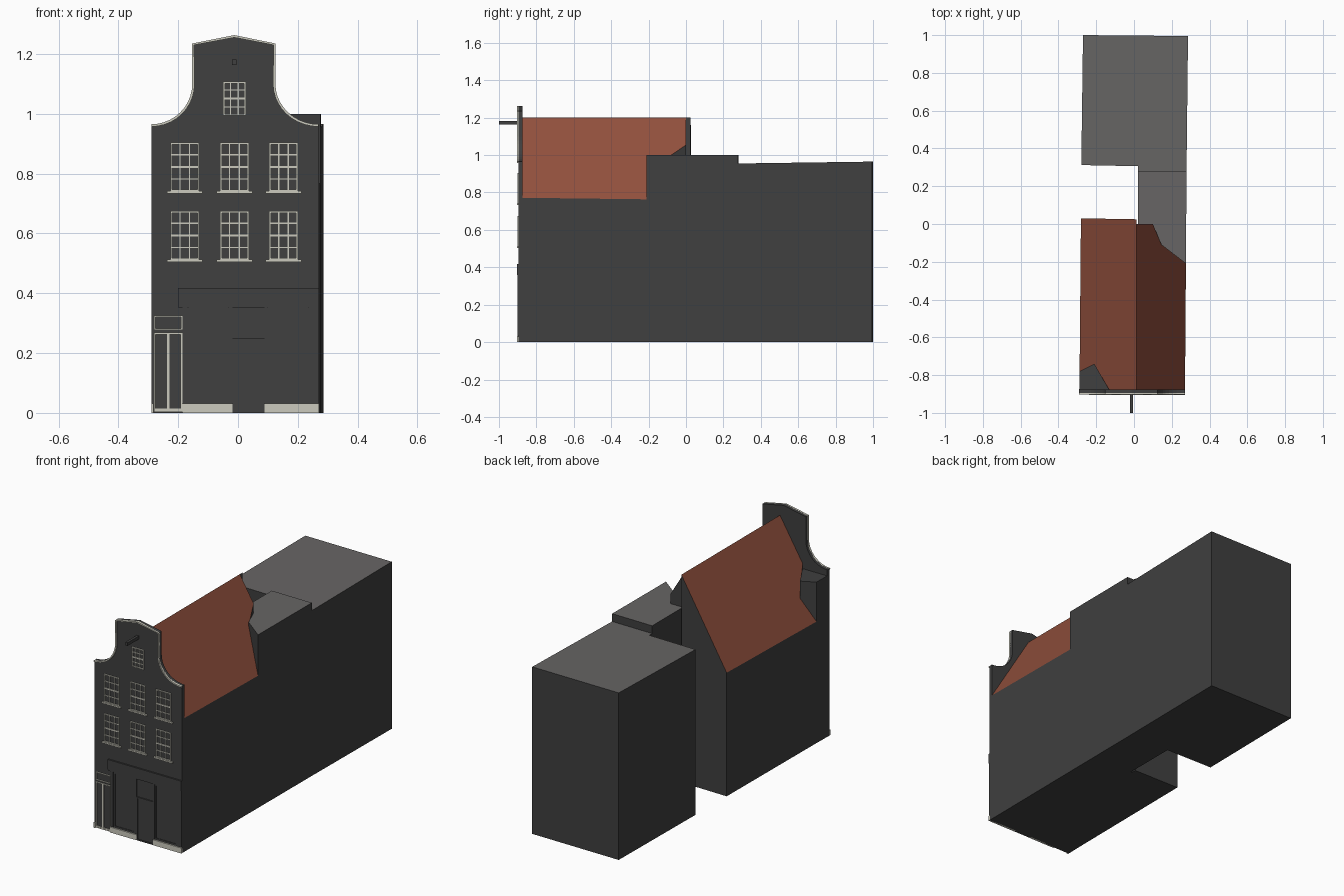
import bpy, bmesh, math
from mathutils import Vector

cube = bpy.data.objects.get("Cube")
if cube:
    bpy.data.objects.remove(cube, do_unlink=True)


def material(name, rgb):
    m = bpy.data.materials.new(name)
    m.use_nodes = True
    m.diffuse_color = (*rgb, 1)
    m.node_tree.nodes["Principled BSDF"].inputs["Base Color"].default_value = (*rgb, 1)
    return m


WALL = material("dark wall", (0.05, 0.05, 0.05))
TILE = material("red roof tile", (0.28, 0.078, 0.045))
FLAT = material("grey flat roof", (0.135, 0.13, 0.128))
CREAM = material("cream paint", (0.6, 0.59, 0.51))
FRONT = -0.895


def finish(name, bm, *mats):
    bmesh.ops.recalc_face_normals(bm, faces=bm.faces)
    mesh = bpy.data.meshes.new(name)
    bm.to_mesh(mesh)
    bm.free()
    for m in mats:
        mesh.materials.append(m)
    obj = bpy.data.objects.new(name, mesh)
    bpy.context.collection.objects.link(obj)
    return obj


def loft(bm, a, b):
    """Closed solid between two matching loops; returns the face on loop b."""
    va, vb = [bm.verts.new(p) for p in a], [bm.verts.new(p) for p in b]
    bm.faces.new(va)
    top = bm.faces.new(vb)
    for i in range(len(va)):
        j = (i + 1) % len(va)
        bm.faces.new((va[i], va[j], vb[j], vb[i]))
    return top


def block(name, footprint, height, roof):
    """Building volume over a footprint; height(x, y) gives the roof plane."""
    bm = bmesh.new()
    top = loft(bm, [(x, y, 0) for x, y in footprint],
               [(x, y, height(x, y)) for x, y in footprint])
    top.material_index = 1
    return finish(name, bm, WALL, roof)


def box(bm, x0, x1, z0, z1, out, back=FRONT + 0.005):
    """Plate on the facade, standing out from it by the given amount."""
    ring = [(x0, z0), (x1, z0), (x1, z1), (x0, z1)]
    loft(bm, [(x, back, z) for x, z in ring], [(x, FRONT - out, z) for x, z in ring])


def frame(bm, x0, x1, z0, z1, t, out):
    for a, b in ((x0, x0 + t), (x1 - t, x1)):
        box(bm, a, b, z0, z1, out)
    for a, b in ((z0, z0 + t), (z1 - t, z1)):
        box(bm, x0 + t, x1 - t, a, b, out)


# Main house: two roof slopes around a ridge
RIDGE, PEAK, SLOPE = 0.012, 1.2, 1.66


def pitched(x, y):
    return PEAK - SLOPE * abs(x - RIDGE)


block("house_right_half", [(RIDGE, -0.88), (0.27, -0.88), (0.275, -0.21),
                           (0.145, -0.11), (0.1, 0), (RIDGE, 0)], pitched, TILE)
block("house_left_half", [(RIDGE, -0.88), (-0.13, -0.88), (-0.21, -0.74), (-0.288, -0.78),
                          (-0.281, 0.03), (RIDGE, 0.025)], pitched, TILE)
block("corner_block", [(-0.29, -0.88), (-0.13, -0.88), (-0.21, -0.74), (-0.288, -0.78)],
      lambda x, y: 0.93, WALL)

# Connecting wing and rear house
block("connecting_wing", [(0.275, -0.21), (0.145, -0.11), (0.1, 0), (0.02, 0),
                          (0.02, 0.28), (0.278, 0.277)], lambda x, y: 1.0, FLAT)
block("rear_house", [(-0.279, 0.312), (0.02, 0.306), (0.02, 0.28), (0.278, 0.277),
                     (0.286, 0.995), (-0.27, 1.0)],
      lambda x, y: 0.955 + 0.014 * (y - 0.28), FLAT)

# Neck gable facade with concave shoulders
STEPS = 10
arc = [math.pi / 2 * i / STEPS for i in range(STEPS + 1)]
left = [(-0.29 + 0.137 * math.sin(a), 1.1 - 0.135 * math.cos(a)) for a in arc]
right = [(0.27 - 0.145 * math.sin(a), 1.1 - 0.135 * math.cos(a)) for a in reversed(arc)]
outline = left + [(-0.153, 1.235), (-0.012, 1.263), (0.125, 1.235)] + right
loop = [(-0.29, 0)] + outline + [(0.27, 0)]
bm = bmesh.new()
loft(bm, [(x, -0.875, z) for x, z in loop], [(x, FRONT, z) for x, z in loop])
finish("gable_facade", bm, WALL)

# Cream edge trim following the gable
pts = [Vector(p) for p in outline]
inner = []
for i, p in enumerate(pts):
    d0 = (p - pts[max(i - 1, 0)]).normalized()
    d1 = (pts[min(i + 1, len(pts) - 1)] - p).normalized()
    d = (d0 + d1).normalized()
    inner.append(p + Vector((d.y, -d.x)) * 0.008)
bm = bmesh.new()
for i in range(len(pts) - 1):
    ring = (pts[i], pts[i + 1], inner[i + 1], inner[i])
    loft(bm, [(p.x, FRONT + 0.004, p.y) for p in ring], [(p.x, FRONT - 0.008, p.y) for p in ring])
finish("gable_trim", bm, CREAM)


# Sash windows with three by four panes
def window(name, x0, x1, z0, z1, sill):
    bm = bmesh.new()
    frame(bm, x0, x1, z0, z1, 0.006, 0.006)
    for i in (1, 2):
        x = x0 + (x1 - x0) * i / 3
        box(bm, x - 0.002, x + 0.002, z0, z1, 0.004)
    for i in (1, 2, 3):
        z = z0 + (z1 - z0) * i / 4
        t = 0.0035 if i == 2 else 0.002
        box(bm, x0, x1, z - t, z + t, 0.0045)
    if sill:
        box(bm, x0 - 0.012, x1 + 0.012, z0 - 0.008, z0, 0.009)
    finish(name, bm, CREAM)


for row, z in (("lower", 0.512), ("upper", 0.741)):
    for side, x in (("left", -0.178), ("middle", -0.012), ("right", 0.152)):
        window(f"{row}_window_{side}", x - 0.048, x + 0.048, z, z + 0.163, True)
window("attic_window", -0.05, 0.026, 0.994, 1.108, False)

# Hoisting beam
bm = bmesh.new()
box(bm, -0.02, -0.005, 1.163, 1.181, 1 + FRONT)
finish("hoisting_beam", bm, WALL)

# House door with transom light
bm = bmesh.new()
frame(bm, -0.281, -0.186, 0.003, 0.268, 0.006, 0.006)
frame(bm, -0.281, -0.186, 0.277, 0.325, 0.005, 0.006)
box(bm, -0.238, -0.229, 0.003, 0.268, 0.005)
box(bm, -0.281, -0.186, 0.003, 0.014, 0.005)
finish("house_door_frame", bm, CREAM)

# Shopfront: frieze, pilasters, window frames and door
bm = bmesh.new()
box(bm, -0.2, 0.27, 0.36, 0.418, 0.009)
box(bm, -0.2, 0.27, 0.353, 0.36, 0.007)
for x0, x1 in ((-0.186, -0.168), (-0.03, -0.018), (0.088, 0.097), (0.238, 0.27)):
    box(bm, x0, x1, 0.033, 0.355, 0.005)
for x0, x1 in ((-0.165, -0.031), (0.098, 0.236)):
    frame(bm, x0, x1, 0.035, 0.352, 0.008, 0.003)
finish("shopfront", bm, WALL)
bm = bmesh.new()
frame(bm, -0.018, 0.088, 0, 0.25, 0.007, 0.007)
box(bm, -0.011, 0.081, 0, 0.243, 0.003)
finish("shop_door", bm, WALL)

# Cream plinth
bm = bmesh.new()
for x0, x1 in ((-0.29, -0.282), (-0.186, -0.018), (0.088, 0.27)):
    box(bm, x0, x1, 0, 0.031, 0.008)
finish("plinth", bm, CREAM)
